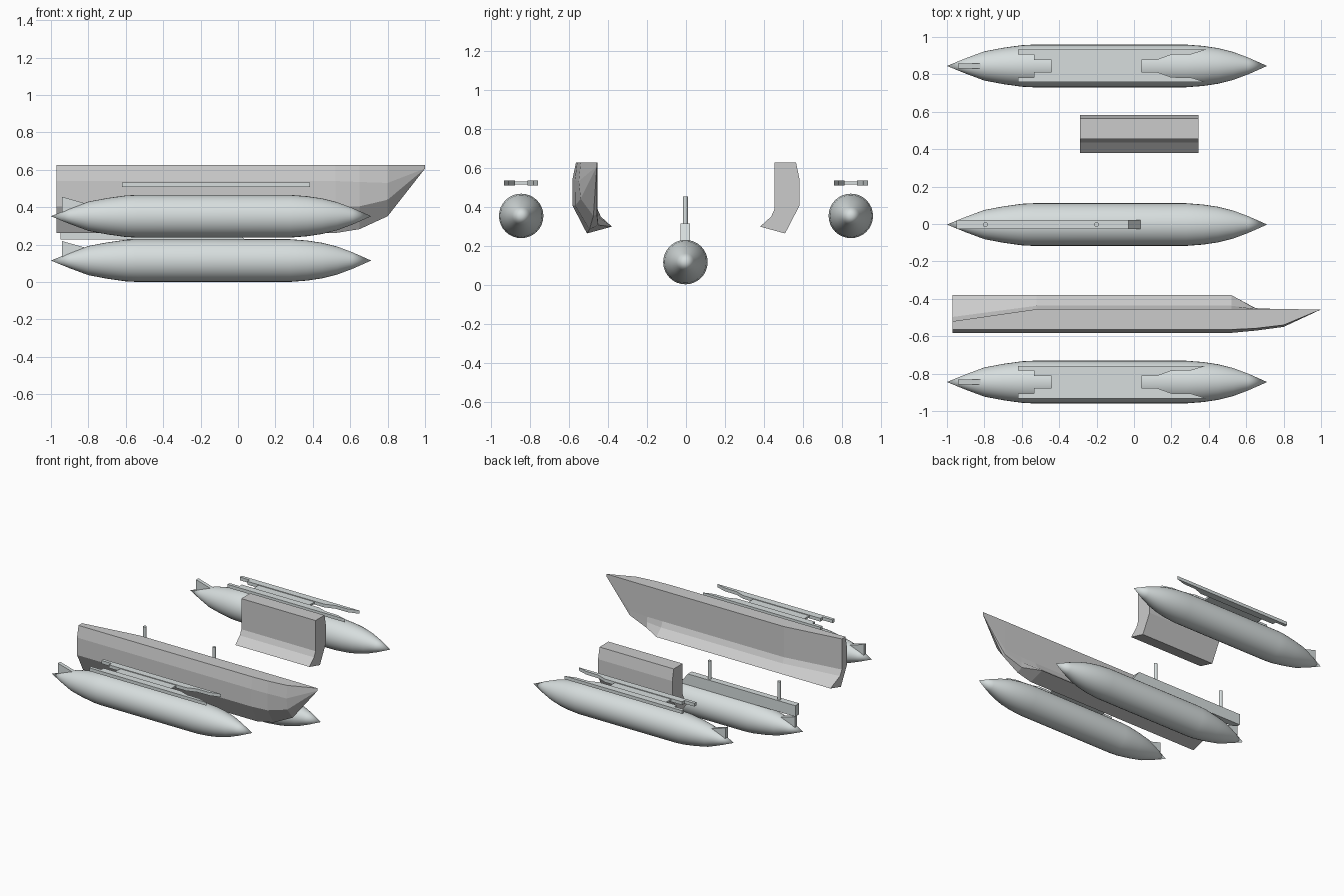
import bpy, bmesh, math

if "Cube" in bpy.data.objects:
    bpy.data.objects.remove(bpy.data.objects["Cube"])


def material(name, col):
    m = bpy.data.materials.new(name)
    m.diffuse_color = (*col, 1)
    m.use_nodes = True
    m.node_tree.nodes["Principled BSDF"].inputs["Base Color"].default_value = m.diffuse_color
    return m


PALE = material("pale_grey", (0.68, 0.73, 0.73))
GREY = material("mid_grey", (0.52, 0.52, 0.52))


def loft(name, rings, mat, smooth=False):
    """Skin closed rings of equal length, cap the ends, weld points."""
    bm = bmesh.new()
    rows = [[bm.verts.new(p) for p in r] for r in rings]
    n = len(rows[0])
    for a, b in zip(rows, rows[1:]):
        for i in range(n):
            j = (i + 1) % n
            bm.faces.new((a[i], a[j], b[j], b[i]))
    bm.faces.new(rows[0])
    bm.faces.new(rows[-1])
    bmesh.ops.remove_doubles(bm, verts=bm.verts, dist=0.0005)
    bmesh.ops.recalc_face_normals(bm, faces=bm.faces)
    me = bpy.data.meshes.new(name)
    bm.to_mesh(me)
    bm.free()
    me.materials.append(mat)
    ob = bpy.data.objects.new(name, me)
    bpy.context.collection.objects.link(ob)
    if smooth:
        bpy.context.view_layer.objects.active = ob
        ob.select_set(True)
        bpy.ops.object.shade_smooth_by_angle(angle=math.radians(30))
        ob.select_set(False)
    return ob


def side_plate(name, xz, y, half, mat):
    return loft(name, [[(x, y + s * half, z) for x, z in xz] for s in (-1, 1)], mat)


def top_plate(name, xy, z0, z1, mat):
    return loft(name, [[(x, y, z) for x, y in xy] for z in (z0, z1)], mat)


# Pointed tanks with tail fins
TANK = [(-1, 0), (-.9, .041), (-.8, .078), (-.7, .097), (-.6, .111), (-.54, .114), (.28, .114),
        (.37, .107), (.45, .095), (.53, .075), (.61, .045), (.712, 0)]
SIDES = 32


def tank(name, y, z):
    rings = [[(x, y + r * math.cos(2 * math.pi * i / SIDES), z + r * math.sin(2 * math.pi * i / SIDES))
              for i in range(SIDES)] for x, r in TANK]
    # almost-zero tips are welded to single points
    loft(name, rings, PALE, True)
    side_plate(name + "_fin", [(-.94, z), (-.82, z), (-.82, z + .07), (-.94, z + .104)], y, .014, PALE)


tank("centre_tank", -.003, .115)
tank("left_tank", .845, .352)
tank("right_tank", -.845, .352)

# Mounting racks floating above the outer tanks
for side, y in (("left", .845), ("right", -.845)):
    top_plate(side + "_rack_web", [(-.44, y - .033), (.04, y - .033), (.04, y + .033), (-.44, y + .033)],
              .514, .528, PALE)
    for tag, s in (("inner", -1), ("outer", 1)):
        pts = [(-.62, .087), (.385, .087), (.305, .062), (.2, .06), (.125, .033),
               (-.44, .033), (-.535, .033), (-.535, .062), (-.62, .062)]
        top_plate(f"{side}_rack_rail_{tag}", [(px, y + s * py) for px, py in pts], .508, .533, PALE)

# Pylon and pins of the centre tank
side_plate("pylon", [(-.95, .227), (.035, .227), (-.03, .312), (-.95, .312)], -.003, .024, PALE)
for i, x in enumerate((-.795, -.2)):
    loft(f"pylon_pin_{i + 1}", [[(x + .013 * math.cos(a * math.pi / 6), -.003 + .013 * math.sin(a * math.pi / 6), z)
                                 for a in range(12)] for z in (.3, .452)], PALE)

# Intake fairings: cross-section as (distance from middle, height)
SEC = [(.564, .627), (.582, .54), (.582, .405), (.508, .262), (.38, .297), (.437, .349), (.455, .39), (.455, .627)]
loft("short_fairing", [[(x, y, z) for y, z in SEC] for x in (-.29, .345)], GREY)

STERN = SEC[:5] + [(.497, .349), (.52, .39), (.52, .627)]
NOSE1 = [(.558, .627), (.57, .535), (.568, .405), (.495, .283), (.45, .305), (.453, .349), (.455, .39), (.455, .627)]
NOSE2 = [(.54, .627), (.55, .53), (.54, .44), (.475, .352), (.457, .36), (.456, .38), (.455, .4), (.455, .627)]
TIP = [(.457, .627)] + [(.457, .61)] * 6 + [(.457, .627)]
sections = [(-.97, STERN), (-.52, SEC), (.52, SEC), (.65, NOSE1), (.8, NOSE2)]
rings = [[(x, -y, z) for y, z in s] for x, s in sections]


# Ends in a short vertical edge at the bow, closed by collapsing the last ring
def long_fairing():
    bm = bmesh.new()
    rows = [[bm.verts.new(p) for p in r] for r in rings]
    top, low = bm.verts.new((1, -.457, .627)), bm.verts.new((1, -.457, .607))
    for a, b in zip(rows, rows[1:]):
        for i in range(8):
            j = (i + 1) % 8
            bm.faces.new((a[i], a[j], b[j], b[i]))
    last = rows[-1]
    for i in range(1, 6):
        bm.faces.new((last[i], last[i + 1], low))
    bm.faces.new((last[0], last[1], low, top))
    bm.faces.new((last[6], last[7], top, low))
    bm.faces.new((last[7], last[0], top))
    bm.faces.new(rows[0])
    bmesh.ops.recalc_face_normals(bm, faces=bm.faces)
    me = bpy.data.meshes.new("long_fairing")
    bm.to_mesh(me)
    bm.free()
    me.materials.append(GREY)
    bpy.context.collection.objects.link(bpy.data.objects.new("long_fairing", me))


long_fairing()
